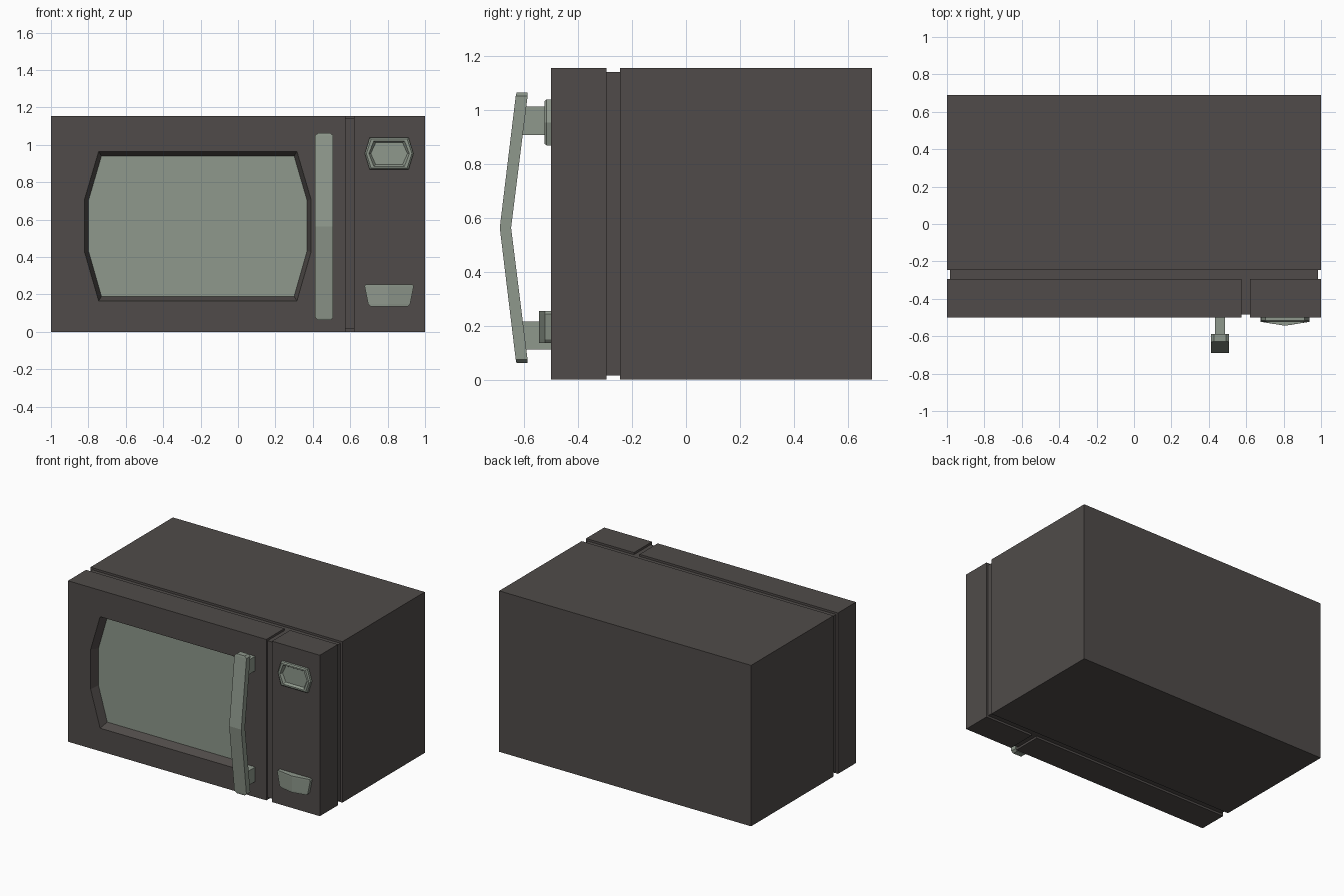
import bpy, bmesh

if "Cube" in bpy.data.objects:
    bpy.data.objects.remove(bpy.data.objects["Cube"])


def material(name, rgb):
    m = bpy.data.materials.new(name)
    m.diffuse_color = (*rgb, 1)
    m.use_nodes = True
    m.node_tree.nodes["Principled BSDF"].inputs["Base Color"].default_value = m.diffuse_color
    return m


DARK = material("dark_casing", (0.080, 0.071, 0.067))
PALE = material("pale_grey_green", (0.272, 0.314, 0.262))


def loft(name, rings, mat, cap_mat=None):
    """Skin matching rings of points, capping both ends; the last cap may differ in colour."""
    bm = bmesh.new()
    loops = [[bm.verts.new(p) for p in r] for r in rings]
    for a, b in zip(loops, loops[1:]):
        for i in range(len(a)):
            j = (i + 1) % len(a)
            bm.faces.new((a[i], a[j], b[j], b[i]))
    bm.faces.new(loops[0])
    cap = bm.faces.new(loops[-1])
    if cap_mat:
        cap.material_index = 1
    bmesh.ops.recalc_face_normals(bm, faces=bm.faces)
    me = bpy.data.meshes.new(name)
    bm.to_mesh(me)
    bm.free()
    me.materials.append(mat)
    if cap_mat:
        me.materials.append(cap_mat)
    ob = bpy.data.objects.new(name, me)
    bpy.context.collection.objects.link(ob)
    return ob


def box(name, x, y, z, mat):
    ring = lambda h: [(x[0], y[0], h), (x[1], y[0], h), (x[1], y[1], h), (x[0], y[1], h)]
    return loft(name, [ring(z[0]), ring(z[1])], mat)


def at_y(outline, y):
    return [(x, y, z) for x, z in outline]


# Casing, recessed seam behind the front, seam strip and control panel
H = 1.155
box("casing", (-1, 1), (-0.245, 0.69), (0, H), DARK)
box("front_seam", (-0.985, 0.985), (-0.30, -0.24), (0.015, H - 0.015), DARK)
box("door_seam", (0.57, 0.625), (-0.485, -0.295), (0.015, H - 0.015), DARK)
box("control_panel", (0.62, 1), (-0.5, -0.295), (0, H), DARK)


# Door with sunken eight-sided window
def window(x0, x1, z0, z1, lo, hi, cut):
    return [(x0 + cut, z1), (x1 - cut, z1), (x1, hi), (x1, lo),
            (x1 - cut, z0), (x0 + cut, z0), (x0, lo), (x0, hi)]


frame = window(-1, 0.575, 0, H, 0.425, 0.71, 0)
rim = window(-0.82, 0.39, 0.165, 0.965, 0.425, 0.71, 0.075)
glass = window(-0.80, 0.37, 0.19, 0.94, 0.435, 0.70, 0.07)
loft("door", [at_y(frame, -0.295), at_y(frame, -0.5), at_y(rim, -0.5), at_y(glass, -0.44)], DARK, PALE)

# Bent door handle with narrowed ends
rings = []
for z, half, front, back in ((0.062, 0.032, -0.628, -0.587), (0.075, 0.048, -0.631, -0.587),
                             (0.5625, 0.048, -0.69, -0.648),
                             (1.05, 0.048, -0.631, -0.587), (1.063, 0.032, -0.628, -0.587)):
    rings.append([(0.461 - half, front, z), (0.461 + half, front, z),
                  (0.461 + half, back, z), (0.461 - half, back, z)])
loft("door_handle", rings, PALE)
for name, z in (("lower", 0.112), ("upper", 0.907)):
    box(name + "_handle_post", (0.433, 0.487), (-0.605, -0.495), (z, z + 0.104), PALE)


# Six-sided display with raised rim
def hexagon(hx, hz, cut):
    cx, cz = 0.808, 0.953
    return [(cx + a, cz + b) for a, b in ((-hx + cut, hz), (hx - cut, hz), (hx, 0),
                                          (hx - cut, -hz), (-hx + cut, -hz), (-hx, 0))]


loft("display", [at_y(hexagon(0.130, 0.085, 0.026), -0.495), at_y(hexagon(0.130, 0.085, 0.026), -0.517),
                 at_y(hexagon(0.122, 0.078, 0.026), -0.525), at_y(hexagon(0.108, 0.068, 0.026), -0.525),
                 at_y(hexagon(0.098, 0.058, 0.026), -0.508)], PALE)

# Door release button, pointed in plan and tapering downwards
rings = []
for z, half in ((0.136, 0.100), (0.148, 0.112), (0.243, 0.131), (0.254, 0.125)):
    rings.append([(0.808 - half, -0.495, z), (0.808 - half, -0.523, z), (0.808, -0.544, z),
                  (0.808 + half, -0.523, z), (0.808 + half, -0.495, z)])
loft("release_button", rings, PALE)
